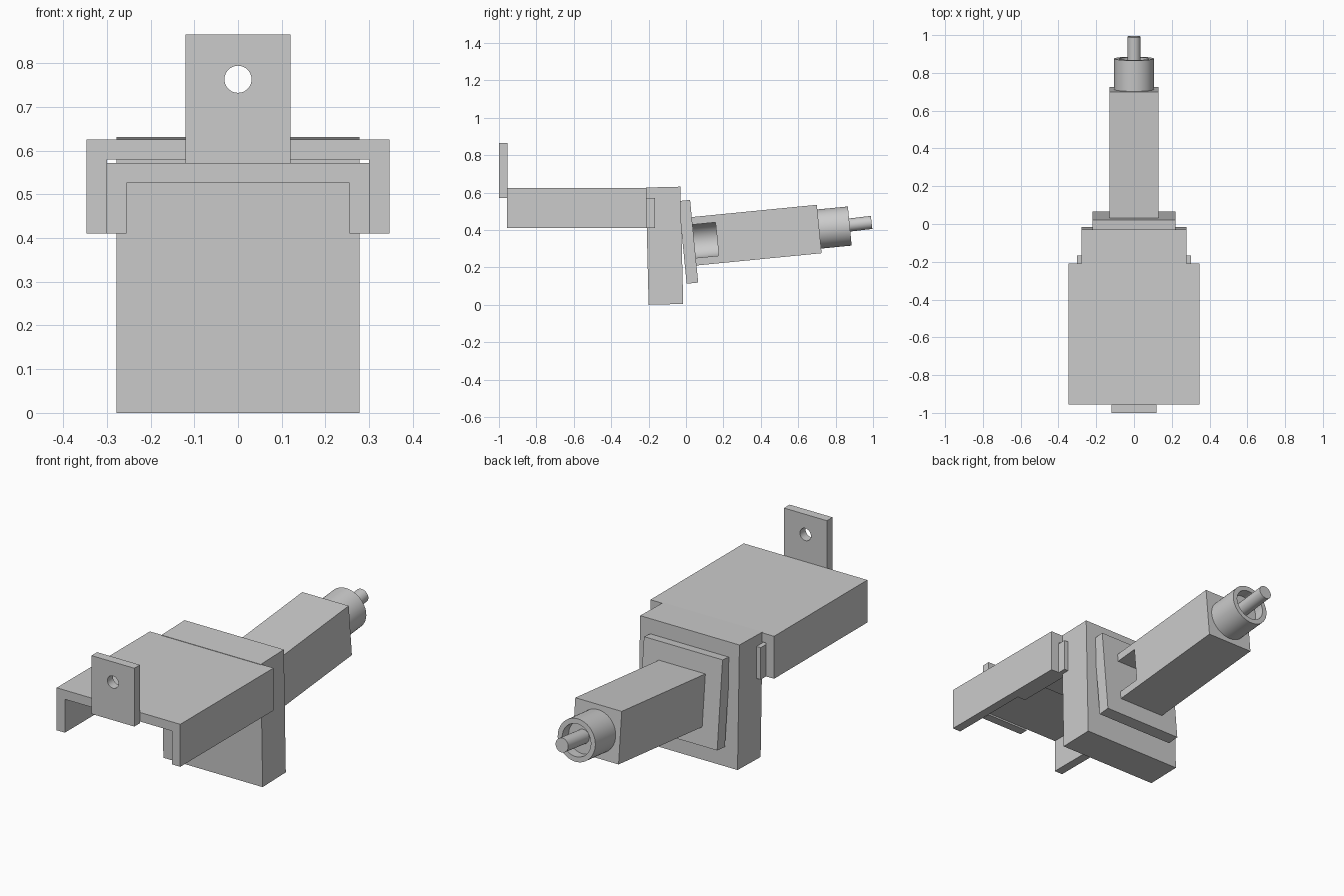
import bpy, bmesh, math
from mathutils import Matrix

if "Cube" in bpy.data.objects:
    bpy.data.objects.remove(bpy.data.objects["Cube"])

TILT = math.radians(5.6)
# frame of the tilted arm: local y runs along the arm
ARM = Matrix.Translation((0, 0.0475, 0.34)) @ Matrix.Rotation(TILT, 4, 'X')


def make(name, bm, mat=Matrix.Identity(4)):
    bmesh.ops.recalc_face_normals(bm, faces=bm.faces)
    me = bpy.data.meshes.new(name)
    bm.to_mesh(me)
    bm.free()
    ob = bpy.data.objects.new(name, me)
    ob.matrix_world = mat
    bpy.context.collection.objects.link(ob)
    return ob


def box(name, lo, hi, mat=Matrix.Identity(4)):
    bm = bmesh.new()
    bmesh.ops.create_cube(bm, size=1)
    for v in bm.verts:
        v.co = [(a + b) / 2 + c * (b - a) for a, b, c in zip(lo, hi, v.co)]
    return make(name, bm, mat)


def channel(name, w, top, t, bottom, y0, y1):
    # inverted U section extruded along y
    pts = [(-w, bottom), (-w, top), (w, top), (w, bottom),
           (w - t, bottom), (w - t, top - t), (t - w, top - t), (t - w, bottom)]
    bm = bmesh.new()
    f = bm.faces.new([bm.verts.new((x, y0, z)) for x, z in pts])
    r = bmesh.ops.extrude_face_region(bm, geom=[f])
    for v in r['geom']:
        if isinstance(v, bmesh.types.BMVert):
            v.co.y = y1
    return make(name, bm)


def lathe(name, profile, mat, n=48):
    # (radius, y) profile turned around local y
    bm = bmesh.new()
    rings = [[bm.verts.new((r * math.cos(2 * math.pi * i / n), y,
                            r * math.sin(2 * math.pi * i / n)))
              for i in range(n)] for r, y in profile]
    for a, b in zip(rings, rings[1:]):
        for i in range(n):
            j = (i + 1) % n
            bm.faces.new((a[i], a[j], b[j], b[i]))
    bm.faces.new(rings[0])
    bm.faces.new(rings[-1])
    ob = make(name, bm, mat)
    bpy.ops.object.select_all(action='DESELECT')
    ob.select_set(True)
    bpy.context.view_layer.objects.active = ob
    bpy.ops.object.shade_smooth_by_angle(angle=math.radians(35))
    return ob


def cut(ob, cutter):
    m = ob.modifiers.new("cut", 'BOOLEAN')
    m.operation = 'DIFFERENCE'
    m.solver = 'EXACT'
    m.object = cutter
    bpy.context.view_layer.objects.active = ob
    bpy.ops.object.modifier_apply(modifier=m.name)
    bpy.data.objects.remove(cutter)


# front cover and the sleeve stepped inside it
channel("cover_channel", 0.346, 0.625, 0.046, 0.41, -0.956, -0.21)
channel("inner_sleeve", 0.301, 0.572, 0.046, 0.41, -0.52, -0.167)

# upright tab with round hole
tab = box("mounting_tab", (-0.12, -1, 0.57), (0.12, -0.955, 0.865))
cut(tab, lathe("hole_cutter", [(0.031, -1.1), (0.031, -0.8)],
               Matrix.Translation((0, 0, 0.763))))

# main block, leaning slightly
box("main_block", (-0.278, -0.0925, -0.3135), (0.278, 0.0925, 0.3135),
    Matrix.Translation((0, -0.115, 0.3158)) @ Matrix.Rotation(math.radians(1.4), 4, 'X'))

# flange plate and arm
box("flange_plate", (-0.22, -0.066, -0.222), (0.22, -0.004, 0.222), ARM)
arm = box("arm", (-0.13, -0.012, -0.13), (0.13, 0.668, 0.13), ARM)

# side window opening into a round bore
cut(arm, lathe("bore_cutter", [(0.09, -0.05), (0.09, 0.12)], ARM))
cut(arm, box("window_cutter", (0, -0.05, -0.0895), (0.2, 0.1195, 0.0895), ARM))

# recessed collar and end pin
lathe("collar", [(0.105, 0.65), (0.105, 0.832), (0.08, 0.832), (0.08, 0.78)], ARM)
lathe("end_pin", [(0.035, 0), (0.035, 0.185)],
      ARM @ Matrix.Translation((0, 0.765, 0.004)) @ Matrix.Rotation(math.radians(1.2), 4, 'X'))
